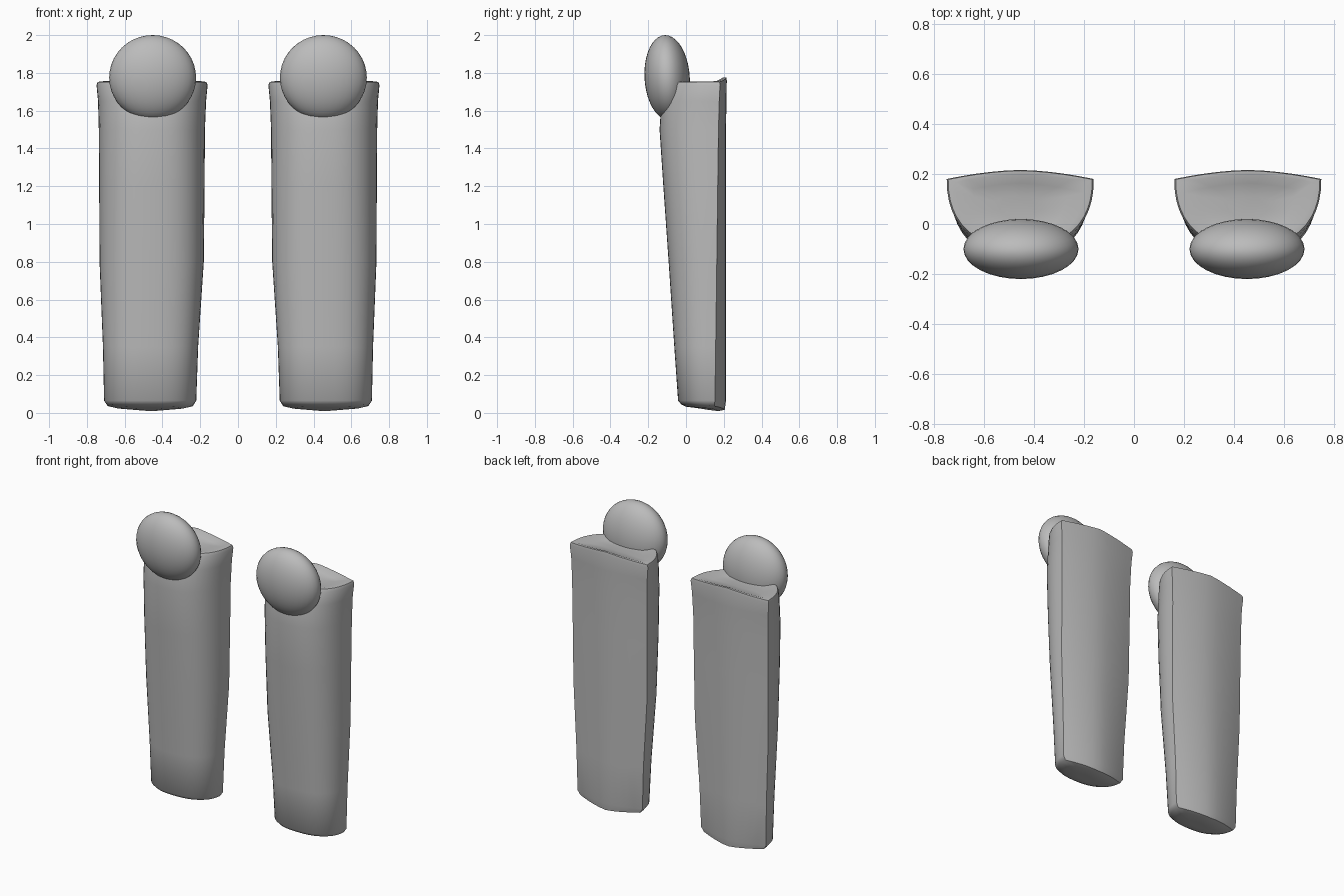
import bpy, bmesh, math

if "Cube" in bpy.data.objects:
    bpy.data.objects.remove(bpy.data.objects["Cube"])

grey = bpy.data.materials.new("plain grey")
grey.diffuse_color = (0.5, 0.5, 0.5, 1)
grey.use_nodes = True
grey.node_tree.nodes["Principled BSDF"].inputs["Base Color"].default_value = grey.diffuse_color

# shin levels: z, centre x, half width, front y, corner y, back centre y, front roundness
LEVELS = [
    (0.045, 0.465, 0.225, -0.025, 0.150, 0.205, 2.5),
    (0.065, 0.465, 0.244, -0.042, 0.153, 0.212, 2.5),
    (0.35, 0.463, 0.252, -0.062, 0.157, 0.212, 2.5),
    (0.80, 0.457, 0.276, -0.092, 0.163, 0.212, 2.5),
    (1.20, 0.456, 0.279, -0.120, 0.168, 0.212, 2.5),
    (1.50, 0.456, 0.281, -0.140, 0.172, 0.212, 2.4),
    (1.65, 0.455, 0.286, -0.130, 0.176, 0.214, 2.3),
    (1.735, 0.455, 0.294, -0.105, 0.180, 0.216, 2.3),
    (1.752, 0.455, 0.288, -0.095, 0.178, 0.213, 2.3),
]
N_FRONT, N_BACK = 24, 10


def section(level):
    """D-shaped outline: rounded front, gently bowed back."""
    z, cx, w, front, corner, back, n = level
    pts = []
    for i in range(N_FRONT + 1):
        a = math.pi * i / N_FRONT
        c, s = math.cos(a), max(math.sin(a), 0)
        x = math.copysign(abs(c) ** (2 / n), c) * w
        pts.append((cx + x, corner - (corner - front) * s ** (2 / n), z))
    for i in range(1, N_BACK):
        t = -1 + 2 * i / N_BACK
        pts.append((cx + t * w, corner + (back - corner) * (1 - abs(t) ** 1.7), z))
    return pts


def finish(bm, name, side, angle):
    for v in bm.verts:
        v.co.x *= side
    bmesh.ops.recalc_face_normals(bm, faces=bm.faces)
    mesh = bpy.data.meshes.new(name)
    bm.to_mesh(mesh)
    bm.free()
    mesh.materials.append(grey)
    ob = bpy.data.objects.new(name, mesh)
    bpy.context.collection.objects.link(ob)
    bpy.ops.object.select_all(action='DESELECT')
    ob.select_set(True)
    bpy.context.view_layer.objects.active = ob
    bpy.ops.object.shade_smooth_by_angle(angle=math.radians(angle))


def shin(name, side):
    bm = bmesh.new()
    rings = [[bm.verts.new(p) for p in section(l)] for l in LEVELS]

    # end caps: shrinking rings, the top one dished
    def cap(level, steps):
        out = []
        for f, dz in steps:
            ring = []
            for x, y, z in section(level):
                ring.append(bm.verts.new((level[1] + (x - level[1]) * f,
                                          0.07 + (y - 0.07) * f, z + dz)))
            out.append(ring)
        return out
    rings = cap(LEVELS[0], [(0.3, -0.014), (0.75, -0.012)]) + rings
    rings += cap(LEVELS[-1], [(0.9, 0.002), (0.65, -0.012), (0.3, -0.015)])
    for a, b in zip(rings, rings[1:]):
        for i in range(len(a)):
            j = (i + 1) % len(a)
            bm.faces.new((a[i], a[j], b[j], b[i]))
    bm.faces.new(rings[0])
    bm.faces.new(rings[-1])
    # sole drops towards the back, top rim rises at the middle of the back
    for v in bm.verts:
        mid = max(0, 1 - abs(v.co.x - 0.455) / 0.29)
        rear = max(0, v.co.y - 0.02) / 0.19
        if v.co.z < 0.06:
            v.co.z -= 0.03 * rear * (0.3 + 0.7 * mid)
        elif v.co.z > 1.72:
            v.co.z += 0.024 * rear * mid
    finish(bm, name, side, 50)


def knee(name, side):
    bm = bmesh.new()
    bmesh.ops.create_uvsphere(bm, u_segments=32, v_segments=20, radius=1)
    for v in bm.verts:
        x, y, z = v.co
        v.co = (0.452 + 0.23 * x, -0.1 + 0.12 * y - 0.01 * z, 1.775 + 0.225 * z)
    finish(bm, name, side, 60)


for label, side in (("left", -1), ("right", 1)):
    shin(label + "_shin_guard", side)
    knee(label + "_knee_pad", side)
